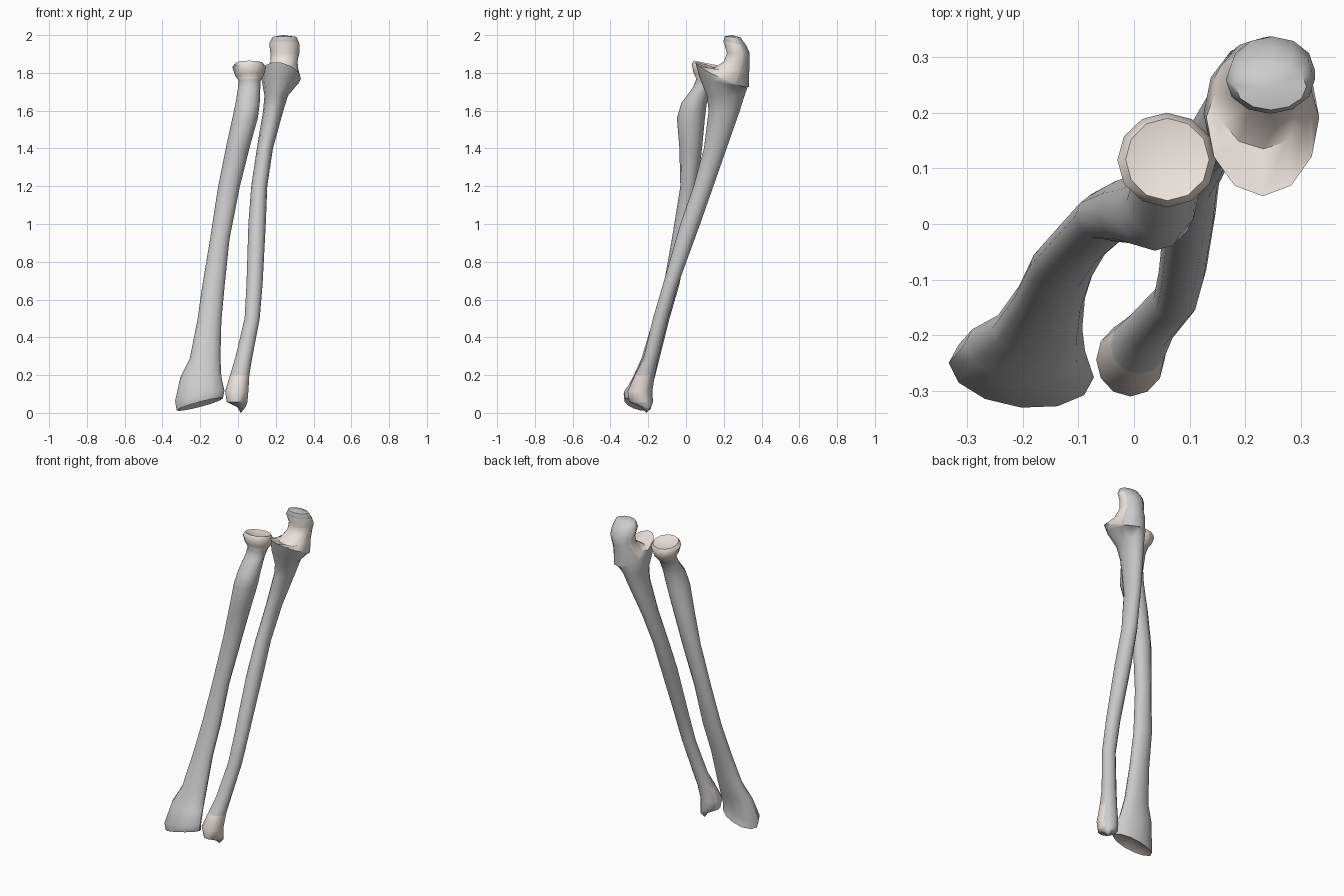
import bpy, bmesh, math

SIDES = 12


def material(name, colour):
    m = bpy.data.materials.new(name)
    m.diffuse_color = colour
    return m


BONE = material("bone_grey", (0.8, 0.8, 0.8, 1))
CARTILAGE = material("cartilage", (0.83, 0.76, 0.72, 1))


def bone(name, sections, bottom, top, cartilage_bands):
    """Loft sections (x0, x1, y0, y1, z, z slope in x, z slope in y, plan shear)."""
    bm = bmesh.new()
    rings = []
    for sec in sections:
        x0, x1, y0, y1, z, sx, sy, shear = tuple(sec) + (0,) * (8 - len(sec))
        ring = []
        for i in range(SIDES):
            a = 2 * math.pi * i / SIDES
            dx = (x1 - x0) / 2 * math.cos(a)
            dy = (y1 - y0) / 2 * math.sin(a) + shear * dx
            ring.append(bm.verts.new(((x0 + x1) / 2 + dx, (y0 + y1) / 2 + dy,
                                      z + sx * dx + sy * dy)))
        rings.append(ring)
    for band, (lo, hi) in enumerate(zip(rings, rings[1:])):
        for i in range(SIDES):
            j = (i + 1) % SIDES
            f = bm.faces.new((lo[i], lo[j], hi[j], hi[i]))
            front = math.sin(2 * math.pi * (i + 0.5) / SIDES) < 0.3
            side = cartilage_bands.get(band)
            f.material_index = int(side == "all" or (side == "front" and front))
    # Close both ends to a single point
    for ring, tip, band in ((rings[0], bottom, -1), (rings[-1], top, len(rings) - 1)):
        v = bm.verts.new(tip)
        for i in range(SIDES):
            f = bm.faces.new((ring[i], ring[(i + 1) % SIDES], v))
            f.material_index = int(band in cartilage_bands)
    bmesh.ops.recalc_face_normals(bm, faces=bm.faces)
    mesh = bpy.data.meshes.new(name)
    bm.to_mesh(mesh)
    bm.free()
    mesh.materials.append(BONE)
    mesh.materials.append(CARTILAGE)
    obj = bpy.data.objects.new(name, mesh)
    bpy.context.collection.objects.link(obj)
    bpy.ops.object.select_all(action='DESELECT')
    obj.select_set(True)
    bpy.context.view_layer.objects.active = obj
    bpy.ops.object.shade_smooth_by_angle(angle=math.radians(50))


# Outer forearm bone: flared wrist end, slim shaft, bulge below a disc-shaped head
bone("radius", [
    (-0.325, -0.08, -0.325, -0.185, 0.045, 0.24, -0.2, -0.1),
    (-0.333, -0.072, -0.33, -0.195, 0.09, 0.2, -0.15, -0.1),
    (-0.305, -0.088, -0.28, -0.165, 0.19, 0, 0, -0.05),
    (-0.255, -0.093, -0.235, -0.14, 0.29),
    (-0.215, -0.088, -0.175, -0.09, 0.49),
    (-0.188, -0.07, -0.118, -0.035, 0.68),
    (-0.148, -0.045, -0.075, 0.01, 0.92),
    (-0.105, 0.01, -0.03, 0.06, 1.2),
    (-0.065, 0.06, -0.035, 0.085, 1.4),
    (-0.03, 0.105, -0.048, 0.1, 1.56),
    (-0.013, 0.115, -0.025, 0.11, 1.64),
    (0.0, 0.118, 0.035, 0.135, 1.72),
    (0.003, 0.12, 0.055, 0.165, 1.76, 0, -0.15),
    (-0.015, 0.135, 0.04, 0.185, 1.785, 0, -0.2),
    (-0.03, 0.148, 0.03, 0.2, 1.83, 0, -0.2),
    (-0.015, 0.135, 0.042, 0.19, 1.85, 0, -0.2),
], (-0.2, -0.26, 0.075), (0.06, 0.115, 1.828),
    {-1: "all", 12: "all", 13: "all", 14: "all", 15: "all"})

# Inner forearm bone: pointed wrist end, slim shaft, hooked elbow with a deep notch
bone("ulna", [
    (-0.003, 0.04, -0.235, -0.185, 0.03),
    (-0.06, 0.05, -0.3, -0.175, 0.058),
    (-0.068, 0.055, -0.31, -0.178, 0.115),
    (-0.042, 0.06, -0.27, -0.165, 0.2),
    (-0.015, 0.075, -0.225, -0.147, 0.29),
    (0.035, 0.115, -0.175, -0.095, 0.5),
    (0.045, 0.13, -0.122, -0.042, 0.68),
    (0.055, 0.147, -0.03, 0.075, 1.0),
    (0.07, 0.155, 0.04, 0.145, 1.2),
    (0.1, 0.185, 0.095, 0.215, 1.4),
    (0.133, 0.24, 0.12, 0.285, 1.6),
    (0.14, 0.265, 0.11, 0.31, 1.68),
    (0.125, 0.32, 0.07, 0.328, 1.755, -0.1, -0.2),
    (0.13, 0.333, 0.05, 0.333, 1.79, -0.2, -0.45),
    (0.145, 0.32, 0.135, 0.335, 1.815),
    (0.172, 0.315, 0.2, 0.337, 1.86),
    (0.172, 0.325, 0.217, 0.337, 1.905),
    (0.165, 0.325, 0.198, 0.32, 1.955, 0, -0.2),
    (0.182, 0.31, 0.205, 0.29, 1.99, 0, -0.08),
], (0.015, -0.208, 0.0), (0.24, 0.245, 2.0),
    {1: "front", 2: "front", 13: "front", 14: "front", 15: "front", 16: "front"})
